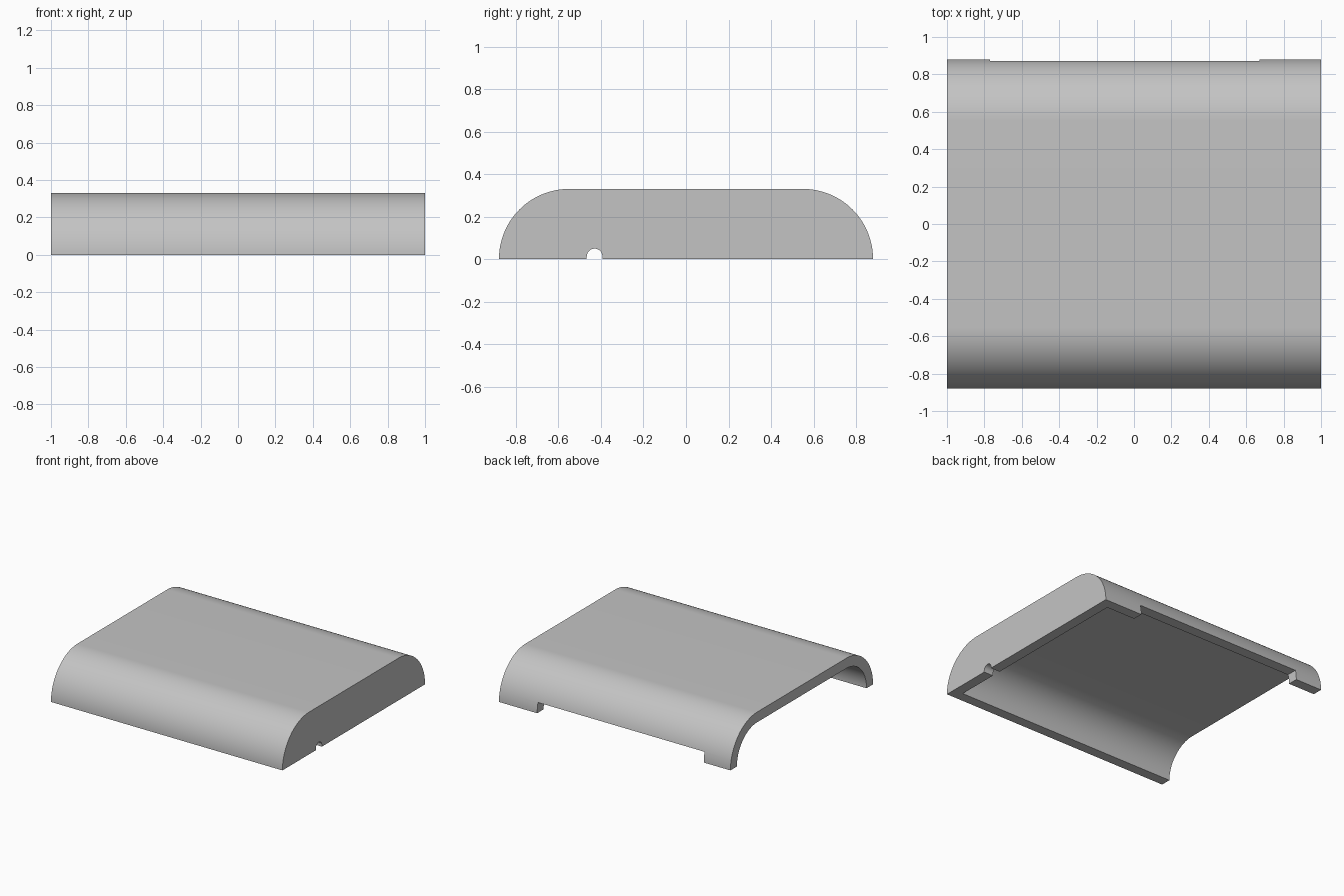
import bpy, bmesh, math

if "Cube" in bpy.data.objects:
    bpy.data.objects.remove(bpy.data.objects["Cube"], do_unlink=True)

HALF_DEPTH, HEIGHT, WALL = 0.88, 0.33, 0.08
ARC_CENTRE = HALF_DEPTH - HEIGHT

grey = bpy.data.materials.new("plain_grey")
grey.use_nodes = True
grey.diffuse_color = (0.55, 0.55, 0.55, 1)
grey.node_tree.nodes["Principled BSDF"].inputs["Base Color"].default_value = grey.diffuse_color


def prism(name, profile, x0, x1):
    """Extrude a (y, z) profile along x."""
    bm = bmesh.new()
    face = bm.faces.new([bm.verts.new((x0, y, z)) for y, z in profile])
    moved = bmesh.ops.extrude_face_region(bm, geom=[face])["geom"]
    verts = [g for g in moved if isinstance(g, bmesh.types.BMVert)]
    bmesh.ops.translate(bm, vec=(x1 - x0, 0, 0), verts=verts)
    bmesh.ops.recalc_face_normals(bm, faces=bm.faces)
    mesh = bpy.data.meshes.new(name)
    bm.to_mesh(mesh)
    bm.free()
    mesh.materials.append(grey)
    obj = bpy.data.objects.new(name, mesh)
    bpy.context.collection.objects.link(obj)
    return obj


def rounded_profile(radius, base, steps=32):
    """Flat top with a quarter round at each side, closed at height base."""
    half = [(ARC_CENTRE + radius * math.cos(a), radius * math.sin(a))
            for a in (math.pi / 2 * i / steps for i in range(steps + 1))]
    if base < 0:
        half.insert(0, (ARC_CENTRE + radius, base))
    return half + [(-y, z) for y, z in reversed(half)]


# Outer body
cover = prism("cover_shell", rounded_profile(HEIGHT, 0), -1, 1)

# Hollow, open below and at the left-hand end
hollow = prism("hollow_cutter", rounded_profile(HEIGHT - WALL, -0.1), -1.2, 1 - WALL)

# Long slot under the back wall
slot = prism("back_slot_cutter",
             [(0.7, -0.1), (1.0, -0.1), (1.0, 0.08), (0.7, 0.08)], -0.77, 0.67)

# Round-topped cable notch in the end wall
arch = [(-0.43 + 0.037 * math.cos(a), 0.012 + 0.037 * math.sin(a))
        for a in (math.pi * i / 20 for i in range(21))]
notch = prism("cable_notch_cutter", [(-0.393, -0.1)] + arch + [(-0.467, -0.1)], 0.85, 1.1)

# Cut the openings and bake the result
cutters = [hollow, slot, notch]
bpy.ops.object.select_all(action="DESELECT")
bpy.context.view_layer.objects.active = cover
cover.select_set(True)
for cutter in cutters:
    cutter.hide_render = True
    mod = cover.modifiers.new(cutter.name, "BOOLEAN")
    mod.operation, mod.solver, mod.object = "DIFFERENCE", "EXACT", cutter
    bpy.ops.object.modifier_apply(modifier=mod.name)
for cutter in cutters:
    bpy.data.objects.remove(cutter, do_unlink=True)

bpy.ops.object.shade_smooth_by_angle(angle=math.radians(30))
